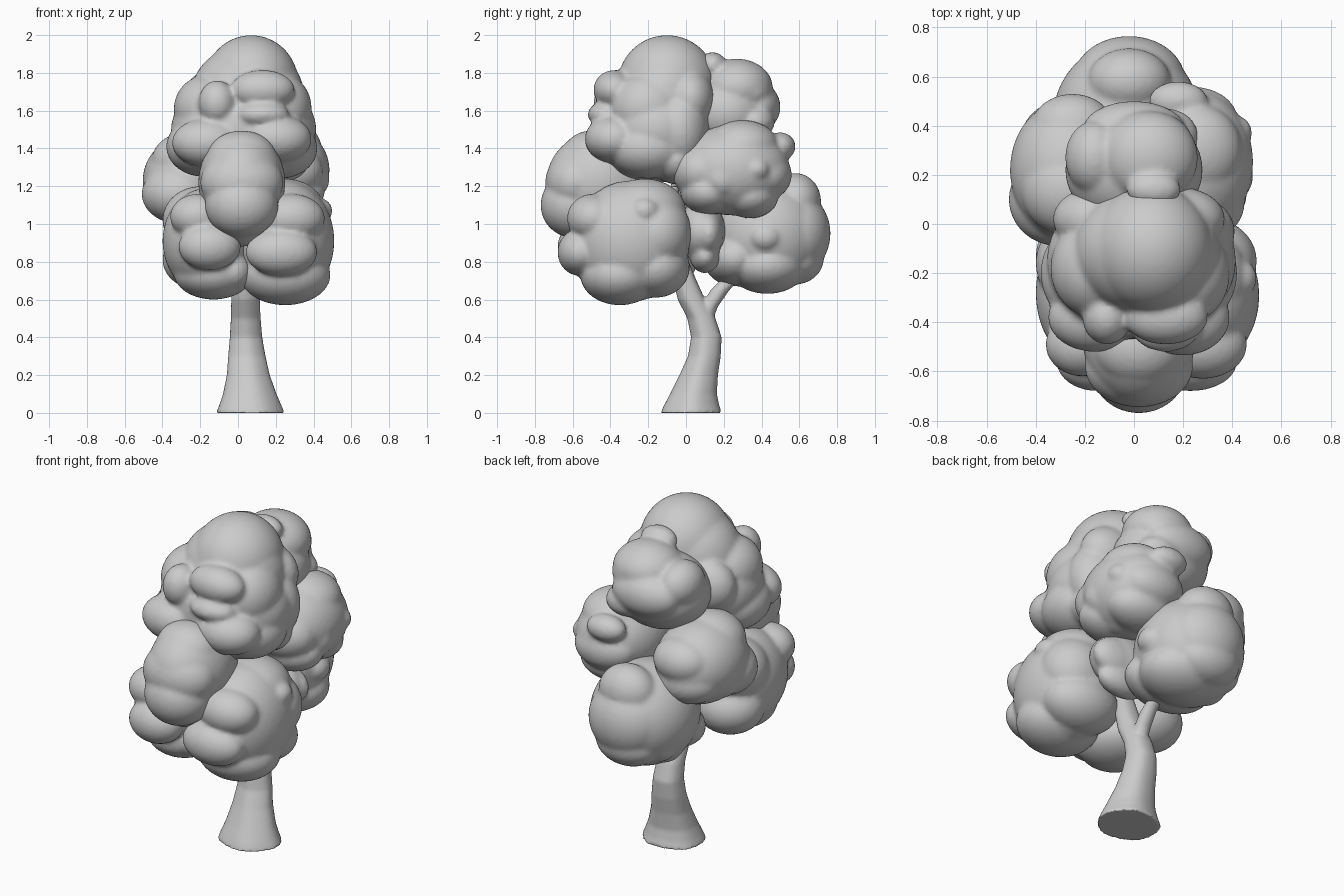
import bpy, bmesh, math, random
from mathutils import Matrix, Vector

random.seed(4)
grey = bpy.data.materials.new("plain grey")
grey.diffuse_color = (0.6, 0.6, 0.6, 1)


def finish(name, bm, voxel, smooth):
    """Fuse overlapping shells into one soft surface."""
    me = bpy.data.meshes.new(name + "_raw")
    bm.to_mesh(me)
    bm.free()
    raw = bpy.data.objects.new(name + "_raw", me)
    bpy.context.collection.objects.link(raw)
    rm = raw.modifiers.new("fuse", 'REMESH')
    rm.mode = 'VOXEL'
    rm.voxel_size = voxel
    sm = raw.modifiers.new("soften", 'SMOOTH')
    sm.factor = 0.5
    sm.iterations = smooth
    dg = bpy.context.evaluated_depsgraph_get()
    done = bpy.data.meshes.new_from_object(raw.evaluated_get(dg))
    done.name = name
    bpy.data.objects.remove(raw)
    done.materials.clear()
    done.materials.append(grey)
    for p in done.polygons:
        p.use_smooth = True
        p.material_index = 0
    ob = bpy.data.objects.new(name, done)
    bpy.context.collection.objects.link(ob)
    return ob


def blob(bm, c, r):
    m = Matrix.Translation(c) @ Matrix.Diagonal((*r, 1))
    bmesh.ops.create_icosphere(bm, subdivisions=4, radius=1, matrix=m)


def clump(name, centre, radii, lumps, scatter=6):
    """A leaf clump: main ellipsoid, placed lumps (x, y, z, rx, ry, rz), shallow random lumps."""
    bm = bmesh.new()
    blob(bm, centre, radii)
    for l in lumps:
        blob(bm, l[:3], l[3:])
    for _ in range(scatter):
        d = Vector([random.gauss(0, 1) for _ in range(3)]).normalized()
        s = random.uniform(0.09, 0.13)
        k = 1.02 - s / min(radii)
        blob(bm, [c + a * b * k for c, a, b in zip(centre, d, radii)], (s * 1.15, s, s))
    return finish(name, bm, 0.014, 5)


# Leaf clumps
clump("crown_top", (0.03, -0.15, 1.50), (0.385, 0.32, 0.28), [
    (0.05, -0.11, 1.68, 0.30, 0.26, 0.27),
    (0.07, -0.10, 1.745, 0.25, 0.26, 0.255),
    (0.13, -0.38, 1.71, 0.17, 0.11, 0.105),
    (-0.11, -0.38, 1.64, 0.10, 0.11, 0.12),
    (0.13, -0.42, 1.58, 0.14, 0.10, 0.07),
    (0.20, -0.38, 1.45, 0.19, 0.155, 0.13),
    (-0.16, -0.38, 1.43, 0.19, 0.14, 0.13),
    (0.22, -0.20, 1.40, 0.20, 0.22, 0.16),
    (-0.18, -0.20, 1.41, 0.20, 0.22, 0.16),
    (0.03, -0.26, 1.35, 0.31, 0.18, 0.13),
    (0.22, -0.03, 1.50, 0.19, 0.15, 0.22),
    (0.18, -0.05, 1.34, 0.20, 0.14, 0.13),
    (0.18, 0.02, 1.66, 0.19, 0.13, 0.16),
    (-0.15, 0.02, 1.58, 0.18, 0.13, 0.16),
    (-0.16, -0.18, 1.61, 0.18, 0.20, 0.18),
    (0.22, -0.20, 1.61, 0.17, 0.20, 0.19)])
clump("crown_back", (0.0, 0.22, 1.59), (0.28, 0.24, 0.22), [
    (0.06, 0.27, 1.72, 0.20, 0.19, 0.155),
    (-0.16, 0.27, 1.68, 0.12, 0.15, 0.13),
    (0.08, 0.14, 1.84, 0.11, 0.075, 0.07),
    (0.0, 0.38, 1.62, 0.21, 0.12, 0.13),
    (0.06, 0.33, 1.70, 0.18, 0.13, 0.12),
    (0.13, 0.36, 1.54, 0.13, 0.11, 0.09)], 0)
clump("leaves_right_middle", (0.235, 0.25, 1.285), (0.25, 0.30, 0.24), [
    (0.25, 0.30, 1.41, 0.19, 0.19, 0.14),
    (0.25, 0.08, 1.28, 0.20, 0.155, 0.15),
    (0.26, 0.12, 1.17, 0.20, 0.15, 0.12),
    (0.24, 0.34, 1.15, 0.20, 0.15, 0.12),
    (0.23, 0.43, 1.26, 0.19, 0.13, 0.13),
    (0.18, 0.50, 1.41, 0.12, 0.08, 0.075),
    (0.42, 0.37, 1.29, 0.06, 0.07, 0.06)], 4)
clump("leaves_left_middle", (-0.26, 0.22, 1.23), (0.245, 0.29, 0.24), [
    (-0.26, 0.14, 1.33, 0.20, 0.19, 0.16),
    (-0.25, 0.39, 1.29, 0.17, 0.14, 0.13),
    (-0.31, 0.10, 1.16, 0.20, 0.19, 0.16),
    (-0.26, 0.35, 1.17, 0.20, 0.16, 0.14)], 3)
clump("leaves_back", (-0.03, 0.43, 0.94), (0.30, 0.31, 0.30), [
    (-0.02, 0.58, 0.95, 0.23, 0.185, 0.22),
    (-0.02, 0.58, 1.12, 0.17, 0.135, 0.15),
    (0.02, 0.43, 0.78, 0.25, 0.21, 0.15),
    (-0.02, 0.26, 0.82, 0.27, 0.17, 0.15),
    (-0.03, 0.58, 0.82, 0.20, 0.15, 0.14),
    (0.24, 0.42, 0.93, 0.06, 0.08, 0.07)], 4)
clump("leaves_right_front", (0.25, -0.29, 0.91), (0.26, 0.31, 0.32), [
    (0.25, -0.22, 1.07, 0.21, 0.22, 0.17),
    (0.23, -0.56, 0.85, 0.19, 0.12, 0.125),
    (0.28, -0.49, 1.03, 0.18, 0.14, 0.13),
    (0.25, -0.35, 0.73, 0.24, 0.21, 0.16),
    (0.25, -0.16, 0.77, 0.23, 0.18, 0.16),
    (0.29, -0.15, 0.95, 0.21, 0.18, 0.20),
    (0.42, -0.22, 1.07, 0.08, 0.08, 0.07)], 4)
clump("leaves_left_front", (-0.165, -0.28, 0.91), (0.235, 0.31, 0.28), [
    (-0.15, -0.56, 0.88, 0.165, 0.12, 0.125),
    (-0.21, -0.49, 1.04, 0.15, 0.13, 0.12),
    (-0.13, -0.32, 0.74, 0.21, 0.21, 0.14),
    (-0.20, -0.13, 0.81, 0.20, 0.19, 0.16),
    (-0.03, -0.40, 0.75, 0.10, 0.11, 0.10),
    (-0.20, -0.16, 1.02, 0.20, 0.20, 0.18)], 3)
clump("leaves_front", (0.02, -0.46, 1.22), (0.23, 0.28, 0.27), [
    (0.02, -0.59, 1.10, 0.195, 0.18, 0.175),
    (0.02, -0.50, 1.03, 0.14, 0.17, 0.15),
    (0.02, -0.50, 1.35, 0.185, 0.16, 0.145),
    (0.02, -0.58, 1.22, 0.22, 0.165, 0.17)], 0)
clump("leaves_under", (0.14, 0.08, 0.96), (0.22, 0.13, 0.16), [
    (0.21, 0.12, 0.95, 0.17, 0.08, 0.12),
    (0.17, 0.10, 0.83, 0.16, 0.08, 0.09)], 0)


def limb(bm, rings, flute=0.0):
    """Closed tube through (x, y, z, rx, ry) rings, with slight flutes."""
    n, loops = 32, []
    for x, y, z, rx, ry in rings:
        loop = []
        for i in range(n):
            a = 2 * math.pi * i / n
            k = 1 + flute * math.cos(5 * a + 3 * z)
            loop.append(bm.verts.new((x + rx * k * math.cos(a), y + ry * k * math.sin(a), z)))
        loops.append(loop)
    for a, b in zip(loops, loops[1:]):
        for i in range(n):
            j = (i + 1) % n
            bm.faces.new((a[i], a[j], b[j], b[i]))
    bm.faces.new(loops[0][::-1])
    bm.faces.new(loops[-1])


# Trunk with flared foot and forked branches
bm = bmesh.new()
limb(bm, [(0.063, 0.028, 0.0, 0.182, 0.162), (0.062, 0.03, 0.04, 0.165, 0.146),
          (0.06, 0.04, 0.1, 0.142, 0.124), (0.053, 0.068, 0.2, 0.114, 0.102),
          (0.046, 0.098, 0.3, 0.099, 0.087), (0.042, 0.109, 0.4, 0.086, 0.081),
          (0.041, 0.083, 0.5, 0.079, 0.075), (0.04, 0.03, 0.6, 0.076, 0.073),
          (0.04, -0.005, 0.7, 0.07, 0.062), (0.03, -0.05, 0.85, 0.055, 0.045),
          (0.02, -0.08, 1.2, 0.04, 0.04)], 0.02)
limb(bm, [(0.045, 0.08, 0.46, 0.05, 0.052), (0.05, 0.122, 0.56, 0.046, 0.046),
          (0.05, 0.18, 0.65, 0.042, 0.05), (0.04, 0.27, 0.74, 0.038, 0.05),
          (0.02, 0.38, 0.85, 0.03, 0.035)])
finish("trunk", bm, 0.01, 4)
